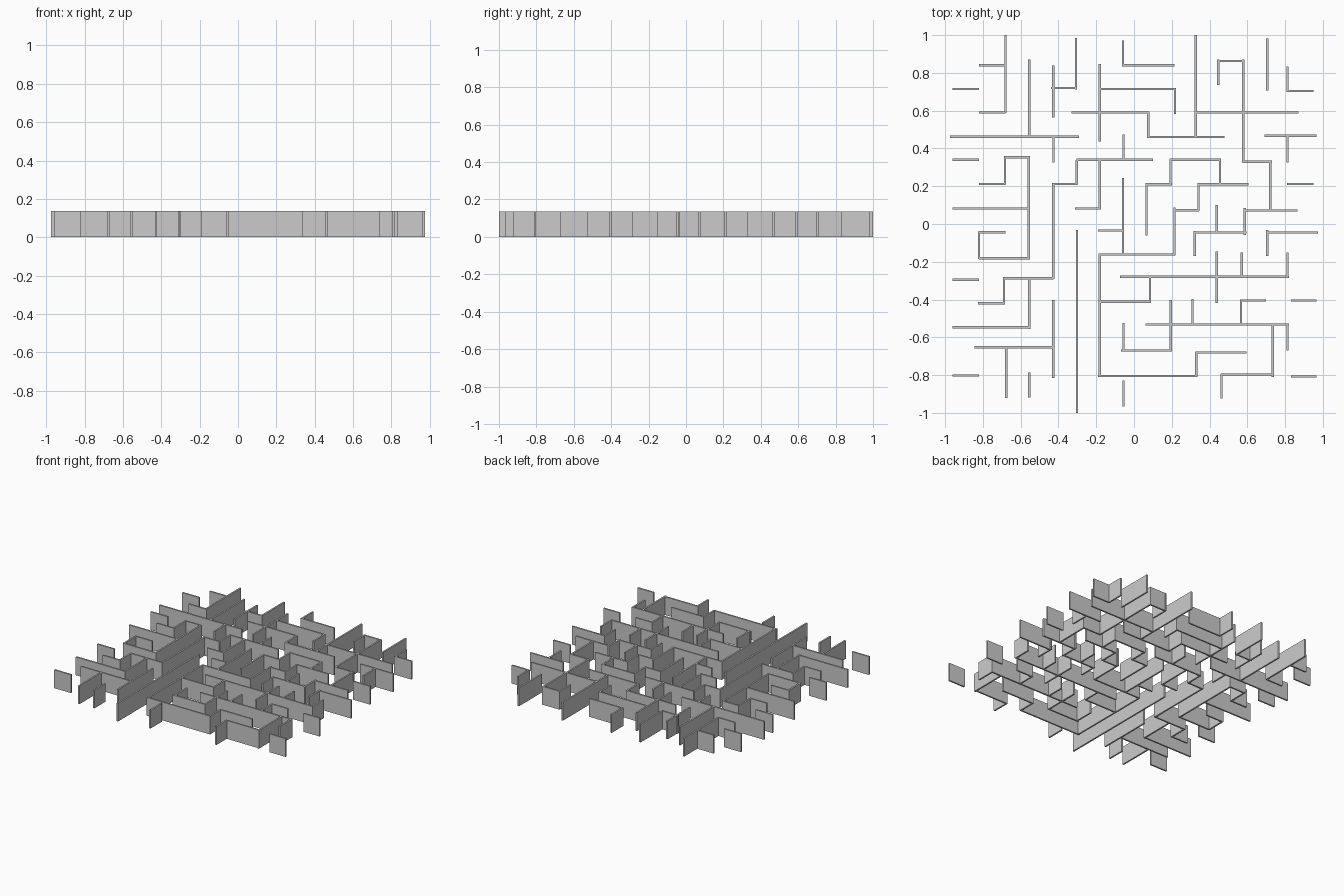
import bpy, bmesh
from mathutils import Matrix

HEIGHT, THICK = 0.137, 0.012


def wall_line(name, along_x, *walls):
    """One maze line: each wall is (fixed coordinate, start, end)."""
    bm = bmesh.new()
    for pos, a, b in walls:
        mid, length = (a + b) / 2, abs(b - a)
        x, y, sx, sy = (mid, pos, length, THICK) if along_x else (pos, mid, THICK, length)
        bmesh.ops.create_cube(bm, size=1, matrix=Matrix.Translation((x, y, HEIGHT / 2))
                              @ Matrix.Diagonal((sx, sy, HEIGHT, 1)))
    mesh = bpy.data.meshes.new(name)
    bm.to_mesh(mesh)
    bm.free()
    bpy.context.collection.objects.link(bpy.data.objects.new(name, mesh))


def row(n, *walls):
    wall_line(f"maze_row_wall_{n}", True, *walls)


def column(n, *walls):
    wall_line(f"maze_column_wall_{n}", False, *walls)


# Walls running left to right, back to front: (y, x start, x end)
row(1, (.84, -.82, -.68), (.84, -.06, .215), (.863, .44, .585))
row(2, (.715, -.96, -.82), (.72, -.44, -.305), (.715, -.18, .222), (.704, .81, .95))
row(3, (.59, -.82, -.68), (.59, -.33, .08), (.59, .32, .87))
row(4, (.462, -.975, -.29), (.46, .07, .48), (.467, .69, .965))
row(5, (.34, -.96, -.82), (.354, -.685, -.55), (.34, -.305, .10), (.34, .19, .46), (.33, .575, .73))
row(6, (.212, -.82, -.68), (.212, -.43, -.30), (.21, .06, .20), (.21, .335, .605), (.212, .81, .95))
row(7, (.082, -.96, -.555), (.082, -.312, -.175), (.073, .21, .345), (.071, .585, .865))
row(8, (-.043, -.82, -.68), (-.035, -.19, -.055), (-.045, .32, .595), (-.045, .70, .975))
row(9, (-.182, -.82, -.55), (-.161, -.185, .22))
row(10, (-.295, -.96, -.82), (-.287, -.69, -.425), (-.279, -.075, .82))
row(11, (-.42, -.825, -.685), (-.412, -.18, .09), (-.405, .56, .70), (-.405, .83, .965))
row(12, (-.547, -.96, -.552), (-.532, .06, .82))
row(13, (-.653, -.845, -.425), (-.67, -.07, .20), (-.68, .325, .595))
row(14, (-.802, -.96, -.82), (-.805, -.19, .33), (-.797, .46, .74), (-.807, .83, .965))

# Walls running front to back, left to right: (x, y start, y end)
column(1, (-.82, -.04, -.185))
column(2, (-.68, 1, .588), (-.683, .36, .208), (-.688, -.28, -.425), (-.677, -.65, -.92))
column(3, (-.555, .87, .46), (-.557, .36, -.187), (-.555, -.285, -.555), (-.555, -.785, -.918))
column(4, (-.428, .838, .565), (-.426, .463, .325), (-.428, .218, -.29), (-.428, -.402, -.815))
column(5, (-.307, .985, .713), (-.303, .34, .208), (-.302, -.033, -1))
column(6, (-.182, .848, .438), (-.182, .342, .08), (-.181, -.157, -.81))
column(7, (-.058, .972, .835), (-.055, .475, .34), (-.058, .243, -.163), (-.056, -.525, -.673),
       (-.056, -.828, -.965))
column(8, (.075, .595, .46), (.066, .21, -.06), (.085, -.278, -.415))
column(9, (.217, .718, .583), (.193, .343, .21), (.215, .088, -.165), (.194, -.402, -.673))
column(10, (.327, 1, .465), (.341, .212, .07), (.322, -.037, -.17), (.31, -.398, -.533), (.33, -.677, -.81))
column(11, (.446, .87, .735), (.455, .343, .208), (.438, .1, -.045), (.438, -.145, -.417), (.463, -.793, -.925))
column(12, (.579, .87, .325), (.587, .085, -.057), (.571, -.15, -.283), (.566, -.4, -.533))
column(13, (.705, .982, .708), (.722, .335, .07), (.705, -.033, -.17), (.734, -.53, -.81))
column(14, (.813, .833, .7), (.813, .467, .325), (.813, -.15, -.285), (.813, -.53, -.67))
